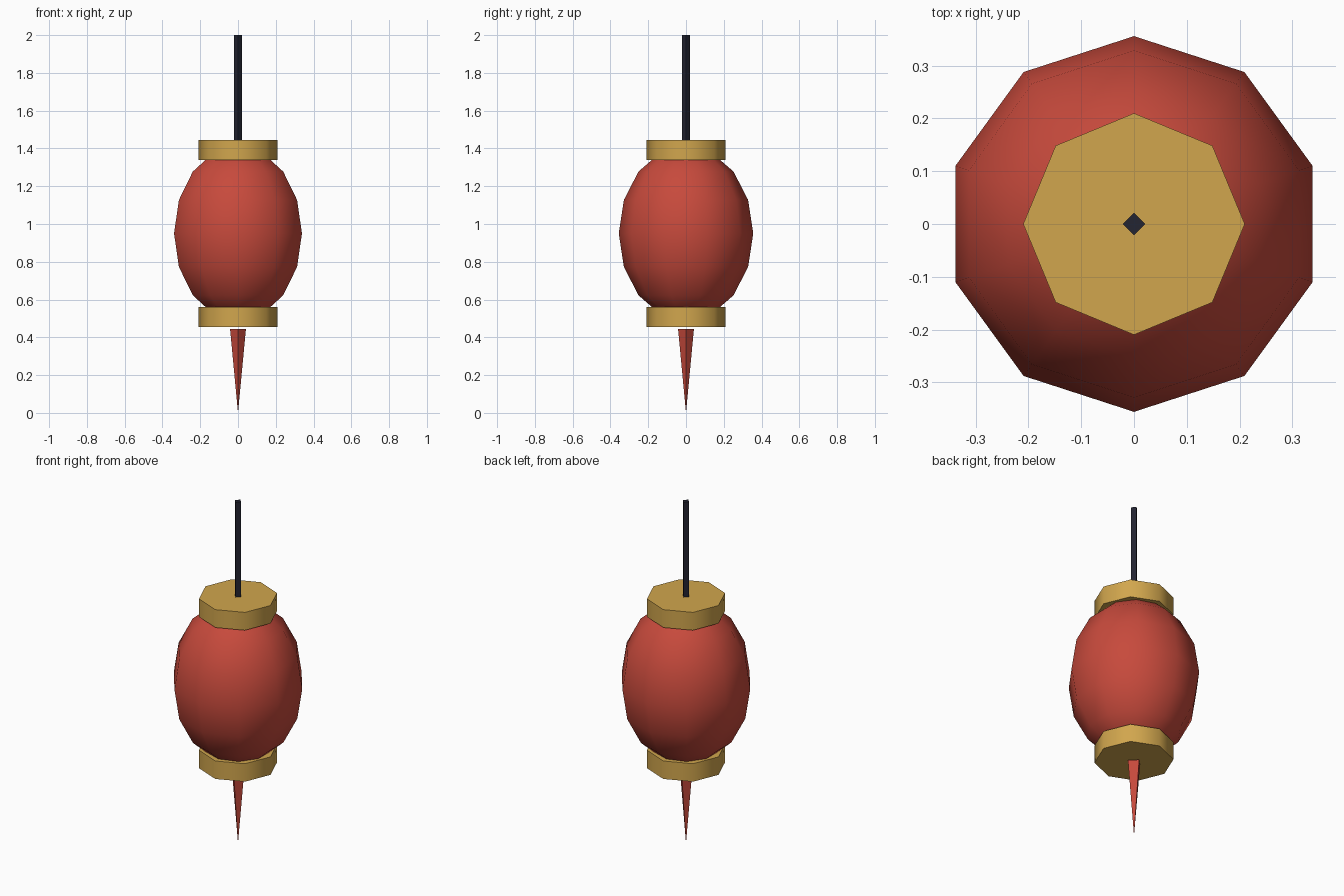
import bpy
import math

if "Cube" in bpy.data.objects:
    bpy.data.objects.remove(bpy.data.objects["Cube"])


def material(name, rgb):
    m = bpy.data.materials.new(name)
    m.diffuse_color = (*rgb, 1.0)
    m.use_nodes = True
    m.node_tree.nodes["Principled BSDF"].inputs["Base Color"].default_value = m.diffuse_color
    return m


red = material("lantern red", (0.571, 0.068, 0.045))
gold = material("warm gold", (0.638, 0.381, 0.075))
dark = material("dark cord", (0.017, 0.018, 0.031))


def lathe(name, profile, sides, mat, smooth=True):
    """Spin (radius, z) points from bottom to top; first corner lies on +y."""
    verts, rings, faces = [], [], []
    for r, z in profile:
        n = 1 if r == 0 else sides
        rings.append(range(len(verts), len(verts) + n))
        for i in range(n):
            a = math.pi / 2 + 2 * math.pi * i / sides
            verts.append((r * math.cos(a), r * math.sin(a), z))
    for lo, hi in zip(rings, rings[1:]):
        for i in range(sides):
            j = (i + 1) % sides
            if len(lo) == 1:
                faces.append((lo[0], hi[j], hi[i]))
            elif len(hi) == 1:
                faces.append((lo[i], lo[j], hi[0]))
            else:
                faces.append((lo[i], lo[j], hi[j], hi[i]))
    # Flat end faces
    if len(rings[0]) > 1:
        faces.append(tuple(reversed(rings[0])))
    if len(rings[-1]) > 1:
        faces.append(tuple(rings[-1]))
    mesh = bpy.data.meshes.new(name)
    mesh.from_pydata(verts, [], faces)
    mesh.materials.append(mat)
    obj = bpy.data.objects.new(name, mesh)
    bpy.context.collection.objects.link(obj)
    if smooth:
        bpy.ops.object.select_all(action='DESELECT')
        obj.select_set(True)
        bpy.context.view_layer.objects.active = obj
        bpy.ops.object.shade_smooth_by_angle(angle=math.radians(60))
    return obj


# Stretched ten-sided globe
globe = []
for k in range(9):
    t = math.pi * k / 8
    r = 0 if k in (0, 8) else 0.356 * math.sin(t)
    globe.append((r, 0.95 - 0.463 * math.cos(t)))
lathe("paper_body", globe, 10, red)

# Octagonal end caps
for name, z in (("bottom_cap", 0.455), ("top_cap", 1.34)):
    lathe(name, [(0.21, z), (0.21, z + 0.105)], 8, gold)

# Hanging cord above, pointed tassel below
lathe("cord", [(0.021, 1.44), (0.021, 2.0)], 4, dark, smooth=False)
lathe("tassel", [(0, 0.0), (0.042, 0.445)], 4, red, smooth=False)
